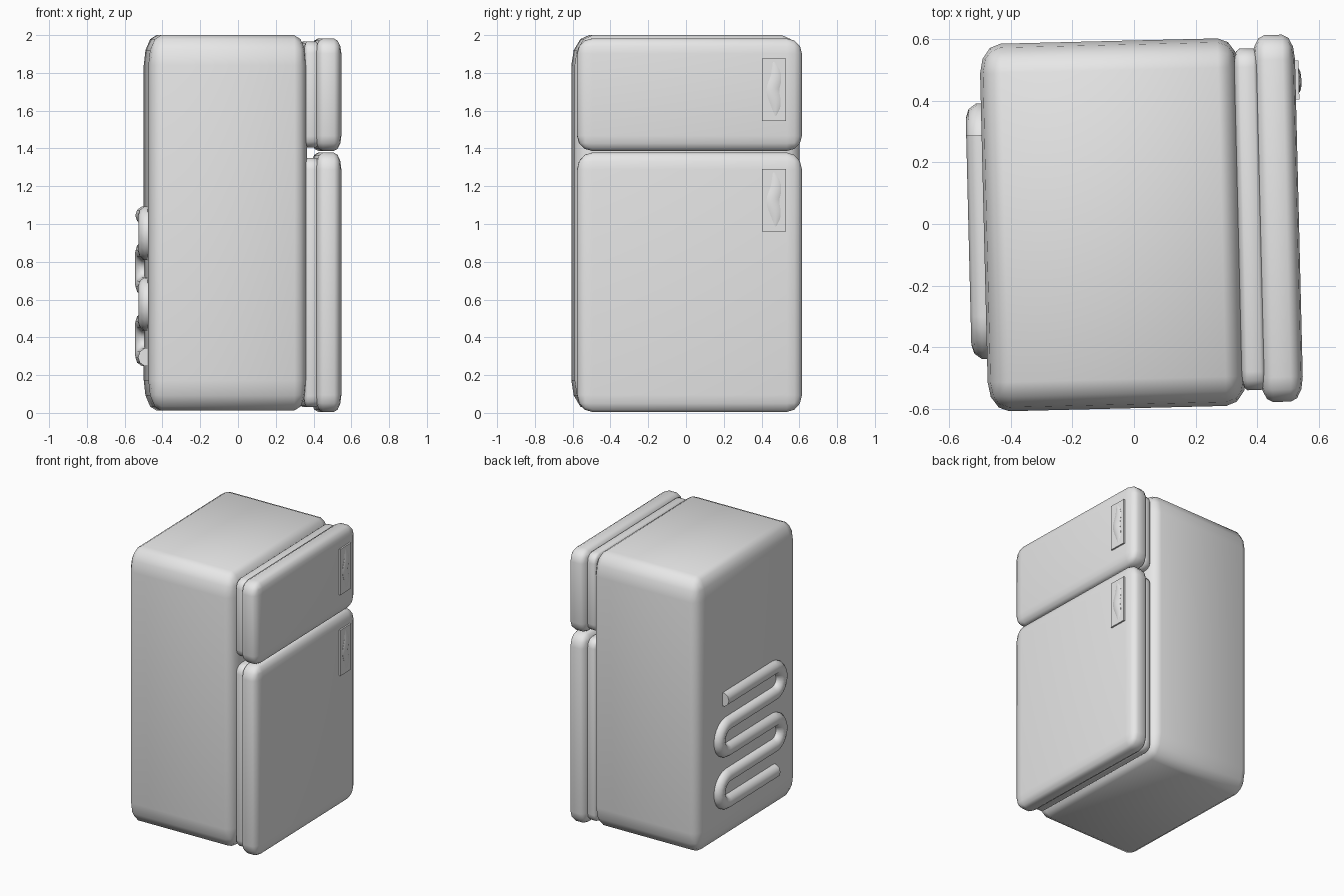
import bpy, bmesh, math

if "Cube" in bpy.data.objects:
    bpy.data.objects.remove(bpy.data.objects["Cube"])

YAW = math.radians(1.4)   # the whole appliance is turned very slightly

grey = bpy.data.materials.new("light_grey")
grey.diffuse_color = (0.8, 0.8, 0.8, 1)
grey.use_nodes = True
grey.node_tree.nodes["Principled BSDF"].inputs["Base Color"].default_value = grey.diffuse_color


def finish(obj, angle=40):
    obj.data.materials.clear()
    obj.data.materials.append(grey)
    obj.rotation_euler.z = YAW
    bpy.ops.object.select_all(action='DESELECT')
    obj.select_set(True)
    bpy.context.view_layer.objects.active = obj
    bpy.ops.object.shade_smooth_by_angle(angle=math.radians(angle))


def rounded_box(name, lo, hi, r, segments=3):
    """Box from lo to hi with its own rounding size along each axis."""
    bm = bmesh.new()
    bmesh.ops.create_cube(bm, size=2)
    if r:
        bmesh.ops.bevel(bm, geom=bm.edges[:], offset=0.5, segments=segments,
                        profile=0.5, affect='EDGES')
    for v in bm.verts:
        for i in range(3):
            half, mid = (hi[i] - lo[i]) / 2, (hi[i] + lo[i]) / 2
            inset = r[i] * (1 - (abs(v.co[i]) - 0.5) / 0.5) if r else 0
            v.co[i] = mid + math.copysign(half - inset, v.co[i])
    mesh = bpy.data.meshes.new(name)
    bm.to_mesh(mesh)
    bm.free()
    obj = bpy.data.objects.new(name, mesh)
    bpy.context.collection.objects.link(obj)
    finish(obj)
    return obj


def tube(name, points, depth, radii=None, squash=1.0, smooth=False):
    """Sweep a round section along points; squash flattens it along x."""
    cu = bpy.data.curves.new(name, 'CURVE')
    cu.dimensions = '3D'
    cu.bevel_depth = depth
    cu.bevel_resolution = 3
    cu.use_fill_caps = True
    sp = cu.splines.new('NURBS' if smooth else 'POLY')
    sp.points.add(len(points) - 1)
    for i, p in enumerate(points):
        sp.points[i].co = (*p, 1)
        sp.points[i].radius = radii[i] if radii else 1
    if smooth:
        sp.use_endpoint_u = True
        sp.order_u = 4
        sp.resolution_u = 6
    obj = bpy.data.objects.new(name, cu)
    bpy.context.collection.objects.link(obj)
    bpy.ops.object.select_all(action='DESELECT')
    obj.select_set(True)
    bpy.context.view_layer.objects.active = obj
    bpy.ops.object.convert(target='MESH')
    obj = bpy.context.view_layer.objects.active
    x0 = points[0][0]
    for v in obj.data.vertices:
        v.co.x = x0 + (v.co.x - x0) * squash
    finish(obj, 50)
    return obj


# Cabinet
rounded_box("cabinet", (-0.487, -0.597, 0.012), (0.353, 0.595, 2.0),
            (0.068, 0.095, 0.16))

# Doors with their seals, handle plates and wavy grips
for label, z0, z1, rz, s0, s1, plate_z in (
        ("freezer", 1.387, 1.982, 0.08, 1.405, 1.965, 1.545),
        ("fridge", 0.005, 1.378, 0.09, 0.03, 1.35, 0.96)):
    rounded_box(label + "_door", (0.397, -0.588, z0), (0.535, 0.602, z1),
                (0.04, 0.08, rz))
    rounded_box(label + "_seal", (0.335, -0.548, s0), (0.42, 0.56, s1),
                (0.02, 0.06, 0.06))
    rounded_box(label + "_handle_plate", (0.525, 0.39, plate_z),
                (0.546, 0.517, plate_z + 0.33), None)
    wave = [(0.445, 0.325), (0.462, 0.28), (0.468, 0.22), (0.438, 0.165),
            (0.462, 0.105), (0.465, 0.06), (0.458, 0.015)]
    tube(label + "_grip", [(0.544, y, plate_z + z) for y, z in wave],
         0.036, [0.05, 0.6, 0.95, 1.0, 0.95, 0.6, 0.05], 0.3, True)

# Cooling coil on the back: five runs joined by half-circle bends
STEP, TOP = 0.1875, 1.045
path = [(-0.487, 0.30, TOP)]
for i in range(4):
    side = -1 if i % 2 == 0 else 1
    yc = -0.285 if side < 0 else 0.262
    zc = TOP - STEP * (i + 0.5)
    for k in range(11):
        a = math.pi * k / 10
        path.append((-0.487, yc + side * STEP / 2 * math.sin(a),
                     zc + STEP / 2 * math.cos(a)))
path.append((-0.487, -0.31, TOP - 4 * STEP))
tube("cooling_coil", path, 0.05)
